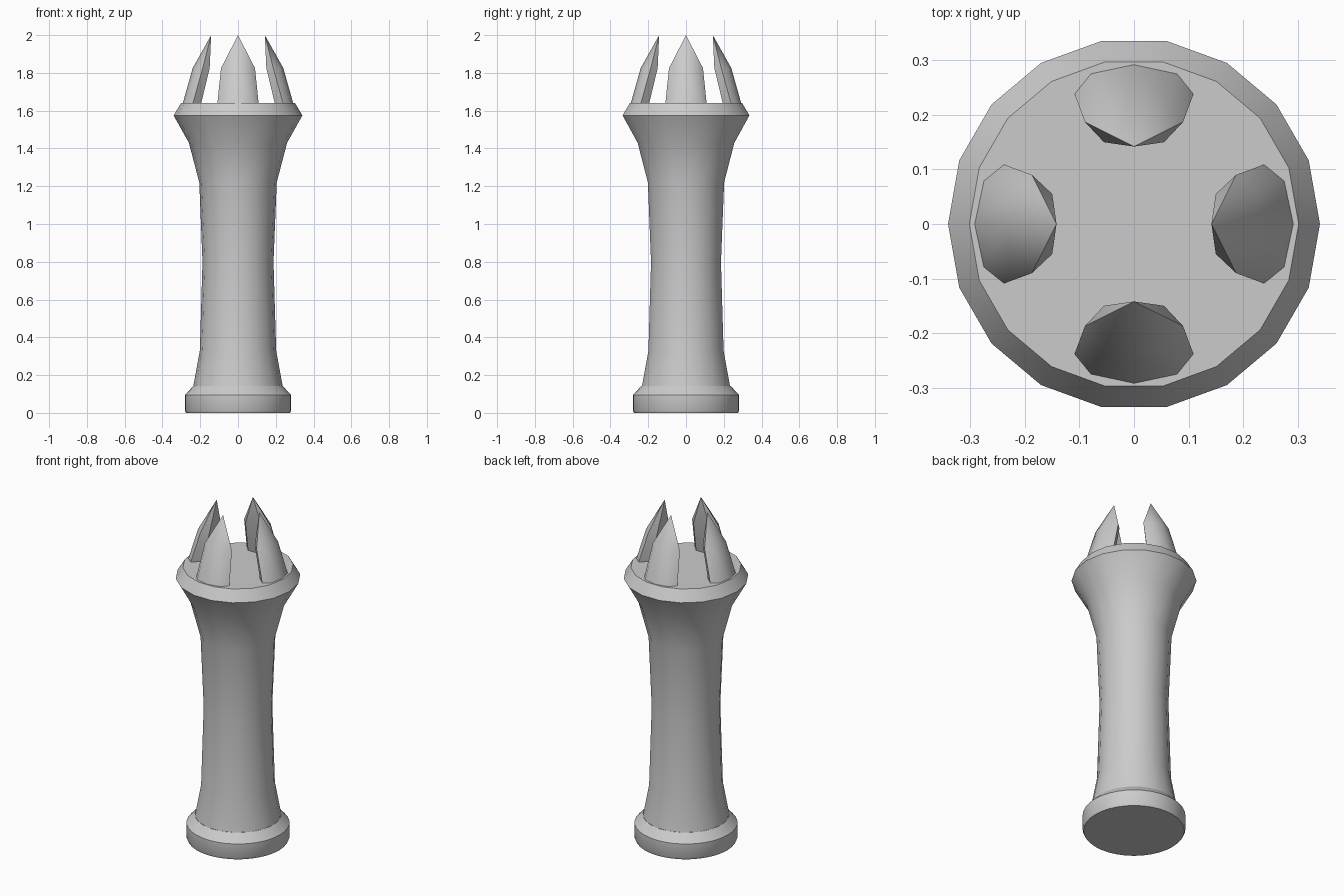
import bpy, bmesh, math

if "Cube" in bpy.data.objects:
    bpy.data.objects.remove(bpy.data.objects["Cube"])


def finish(name, bm, angle=30):
    bmesh.ops.recalc_face_normals(bm, faces=bm.faces)
    mesh = bpy.data.meshes.new(name)
    bm.to_mesh(mesh)
    bm.free()
    ob = bpy.data.objects.new(name, mesh)
    bpy.context.collection.objects.link(ob)
    bpy.ops.object.select_all(action='DESELECT')
    ob.select_set(True)
    bpy.context.view_layer.objects.active = ob
    bpy.ops.object.shade_smooth_by_angle(angle=math.radians(angle))
    return ob


def loft(bm, rings):
    # Join successive vertex rings with quads
    for a, b in zip(rings, rings[1:]):
        n = len(a)
        for i in range(n):
            j = (i + 1) % n
            bm.faces.new((a[i], a[j], b[j], b[i]))


def lathe(name, profile, sides):
    bm = bmesh.new()
    rings = []
    for r, z in profile:
        rings.append([bm.verts.new((r * math.cos(math.tau * i / sides),
                                    r * math.sin(math.tau * i / sides), z))
                      for i in range(sides)])
    loft(bm, rings)
    bm.faces.new(rings[0])
    bm.faces.new(rings[-1])
    return finish(name, bm)


def claw(name, turn):
    # Half outlines (side offset, distance from axis), mirrored across the middle
    lower = [(0.07, 0.197), (0.11, 0.241), (0.08, 0.278)], 0.295, 1.63
    upper = [(0.055, 0.15), (0.09, 0.187), (0.06, 0.224)], 0.24, 1.825
    bm = bmesh.new()
    c, s = math.cos(turn), math.sin(turn)

    def vert(side, out, z):
        return bm.verts.new((out * c - side * s, out * s + side * c, z))

    rings = []
    for half, back, z in (lower, upper):
        outline = half + [(0, back)] + [(-x, y) for x, y in reversed(half)]
        rings.append([vert(x, y, z) for x, y in outline])
    loft(bm, rings)
    bm.faces.new(rings[0])
    tip = vert(0, 0.142, 2.0)
    top = rings[1]
    for i in range(len(top)):
        bm.faces.new((top[i], top[(i + 1) % len(top)], tip))
    return finish(name, bm, 40)


# Round foot with a chamfered top
lathe("foot", [(0.275, 0), (0.281, 0.012), (0.281, 0.095), (0.236, 0.143)], 36)

# Flared shaft and rim
lathe("shaft", [(0.24, 0.12), (0.236, 0.145), (0.202, 0.33), (0.188, 0.8),
                (0.205, 1.22), (0.26, 1.43), (0.341, 1.575), (0.302, 1.64)], 18)

# Four claws around the top
for k in range(4):
    claw(f"claw_{k + 1}", k * math.pi / 2)
